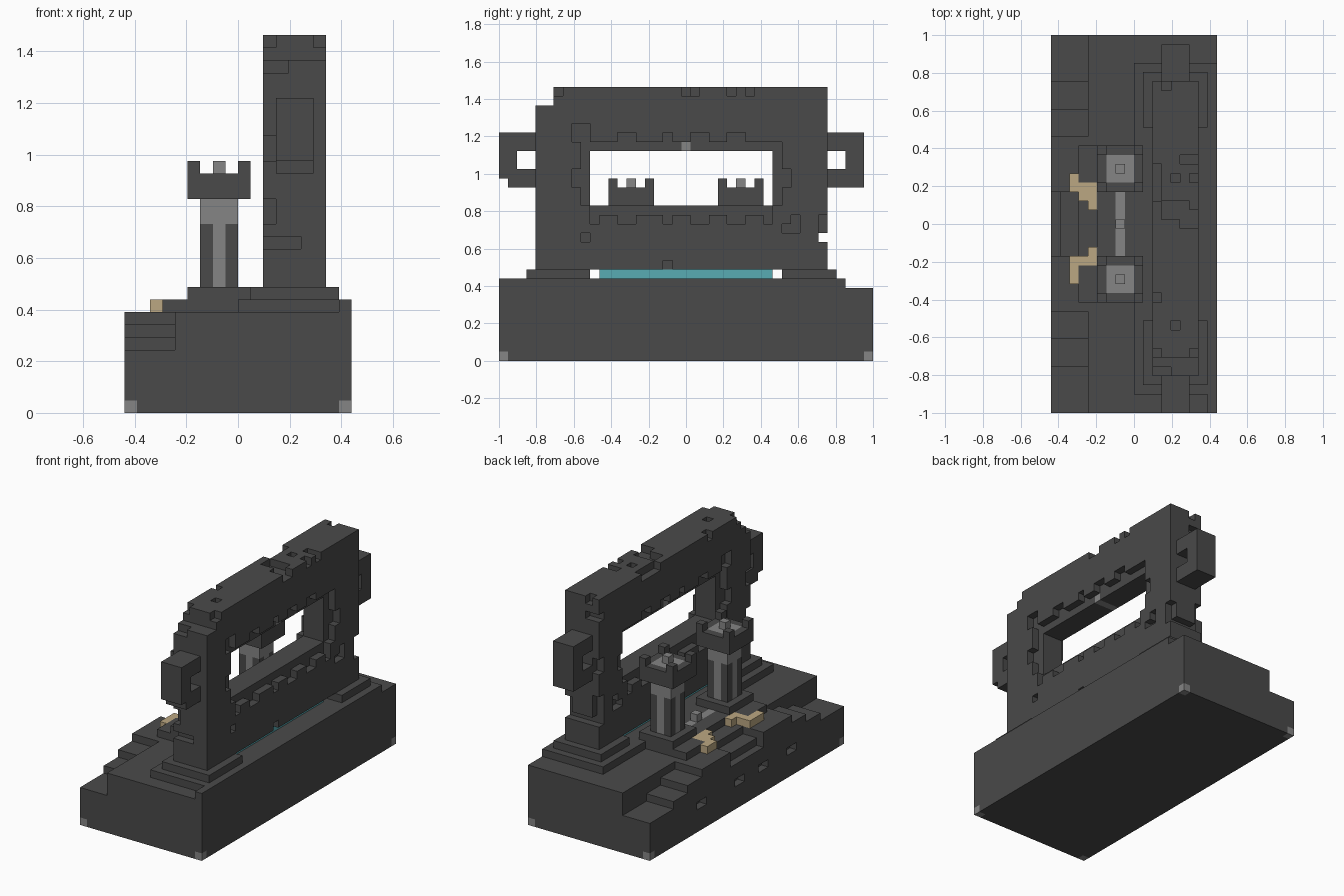
import bpy
import bmesh
from mathutils import Vector

UNIT = 2 / 41                       # edge of one building block
SIZE_X, SIZE_Y, SIZE_Z = 18, 41, 30

if "Cube" in bpy.data.objects:
    bpy.data.objects.remove(bpy.data.objects["Cube"], do_unlink=True)


def make_material(name, colour):
    material = bpy.data.materials.new(name)
    material.use_nodes = True
    material.diffuse_color = (*colour, 1)
    shader = next(n for n in material.node_tree.nodes if n.type == "BSDF_PRINCIPLED")
    shader.inputs["Base Color"].default_value = (*colour, 1)
    shader.inputs["Roughness"].default_value = 0.9
    return material


dark_stone = make_material("dark stone", (0.068, 0.068, 0.068))
light_stone = make_material("light stone", (0.235, 0.235, 0.235))
sandstone = make_material("sandstone", (0.50, 0.39, 0.223))
teal_glow = make_material("teal glow", (0.098, 0.413, 0.456))


def block(x, y, z):
    """Set of grid cells inside a box given as three (start, end) spans."""
    return {(i, j, k) for i in range(*x) for j in range(*y) for k in range(*z)}


def mirror_y(cells):
    return {(i, SIZE_Y - 1 - j, k) for i, j, k in cells}


def mirror_wall(cells):
    """Mirror across the thickness of the upright wall."""
    first, last = WALL_X[0], WALL_X[1] - 1
    return {(first + last - i, j, k) for i, j, k in cells}


def build(name, cells, material):
    """Turn grid cells into a closed mesh of their outer faces."""
    bm = bmesh.new()
    corners = {}

    def vertex(key):
        if key not in corners:
            place = Vector(key) - Vector((SIZE_X / 2, SIZE_Y / 2, 0))
            corners[key] = bm.verts.new(place * UNIT)
        return corners[key]

    for cell in sorted(cells):
        for axis in range(3):
            u, v = (axis + 1) % 3, (axis + 2) % 3
            for side in (0, 1):
                neighbour = list(cell)
                neighbour[axis] += 1 if side else -1
                if tuple(neighbour) in cells:
                    continue
                loop = []
                for du, dv in ((0, 0), (1, 0), (1, 1), (0, 1)):
                    key = list(cell)
                    key[axis] += side
                    key[u] += du
                    key[v] += dv
                    loop.append(vertex(tuple(key)))
                bm.faces.new(loop if side else loop[::-1])
    mesh = bpy.data.meshes.new(name)
    bm.to_mesh(mesh)
    bm.free()
    mesh.materials.append(material)
    bpy.context.collection.objects.link(bpy.data.objects.new(name, mesh))


WALL_X = (11, 16)
FULL_X, FULL_Y = (0, SIZE_X), (0, SIZE_Y)

# Foundation with stepped corners
base = block(FULL_X, FULL_Y, (0, 8))
for step, end in enumerate((5, 8, 11)):
    stair = block((0, 4), (0, end), (5 + step, 8))
    base -= stair | mirror_y(stair)

# Entrance steps and small slots in the side
base -= block((0, 1), (17, 24), (6, 8)) | block((1, 3), (17, 24), (7, 8))
for y in (10, 16, 21, 29):
    base -= block((0, 1), (y, y + 2), (3, 4))

# Light corner stones under the foundation
corner_stones = {(x, y, 0) for x in (0, SIZE_X - 1) for y in (0, SIZE_Y - 1)}
base -= corner_stones
build("foundation", base, dark_stone)
build("corner_stones", corner_stones, light_stone)

# Raised terrace, kerb and wall footings
terrace = block((9, 18), (2, 38), (8, 9)) | block((17, 18), (0, 38), (8, 9))
terrace |= block((3, 9), (12, 29), (8, 9))
terrace -= block((3, 5), (17, 24), (8, 9))
terrace |= block((10, 17), (3, 10), (9, 10)) | block((10, 17), (31, 37), (9, 10))

# Light path between the towers with a small block on it
path = block((7, 8), (17, 24), (8, 9))
terrace -= path
build("path", path | {(7, 20, 9)}, light_stone)

# Sandstone rubble beside the entrance
rubble_back = block((2, 3), (24, 26), (8, 9)) | block((3, 5), (23, 25), (8, 9))
rubble_back |= block((4, 5), (22, 25), (8, 9))
rubble_front = block((4, 5), (16, 18), (8, 9)) | block((2, 4), (16, 17), (8, 9))
rubble_front |= block((2, 3), (14, 17), (8, 9))
terrace -= rubble_back | rubble_front
build("terrace", terrace, dark_stone)
build("rubble_back", rubble_back, sandstone)
build("rubble_front", rubble_front, sandstone)

# Two towers: light shaft, dark corner pillars, battlement crown
for name, y in (("front", 12), ("back", 24)):
    build(name + "_tower_plinth", block((5, 10), (y, y + 5), (9, 10)), dark_stone)
    pillars = set()
    for px in (6, 8):
        for py in (y + 1, y + 3):
            pillars |= block((px, px + 1), (py, py + 1), (10, 15))
    shaft = block((6, 9), (y + 1, y + 4), (10, 19)) - pillars
    crown = block((5, 10), (y, y + 5), (17, 19)) - shaft
    crown |= {(mx, my, 19) for mx in (5, 9) for my in (y, y + 4)}
    build(name + "_tower_pillars", pillars, dark_stone)
    build(name + "_tower_shaft", shaft | {(7, y + 2, 19)}, light_stone)
    build(name + "_tower_crown", crown, dark_stone)

# Upright wall with a window right through it
wall = block(WALL_X, (4, 36), (10, SIZE_Z))
wall |= block(WALL_X, (4, 10), (9, 10)) | block(WALL_X, (31, 36), (9, 10))
wall -= block(WALL_X, (4, 6), (28, SIZE_Z))
wall -= block(WALL_X, (10, 30), (17, 23))

# Recessed window frame, notches and worn patches on both wall faces
face = (15, 16)
recess = block(face, (9, 31), (17, 24)) | block(face, (10, 30), (16, 17))
for y, width in ((13, 2), (18, 1), (21, 2), (25, 2)):
    recess |= block(face, (y, y + width), (24, 25))
    recess |= block(face, (y, y + width), (15, 16))
for y in (10, 29):
    recess |= block(face, (y, y + 1), (15, 16))
for y in (8, 31):
    recess |= block(face, (y, y + 1), (19, 21))
recess |= block(face, (8, 10), (24, 26)) | {(15, 9, 13), (15, 18, 10)}
recess |= block(face, (31, 33), (14, 15)) | block(face, (32, 33), (15, 16))
recess |= block(face, (35, 36), (14, 16))
wall -= recess | mirror_wall(recess)

# Worn ends of the wall
wall -= block(WALL_X, (35, 36), (13, 14))
for end in (4, 35):
    span = (end, end + 1)
    wall -= block((11, 12), span, (20, 22)) | block((11, 12), span, (15, 17))
    wall -= block((11, 14), span, (13, 14)) | block((11, 13), span, (27, 28))
wall -= {(x, 6, 29) for x in (11, 15)}

# Worn pits along the top
top = (29, 30)
wall -= block((11, 12), (23, 27), top) | block((12, 15), (21, 23), top)
wall -= block((14, 16), (20, 22), top) | {(13, 9, 29), (13, 25, 29)}
wall -= {(15, 25, 29), (15, 27, 29), (14, 27, 29), (11, 12, 29), (12, 35, 29)}

# Light keystone over the window
keystone = block((12, 15), (20, 21), (23, 24))
build("wall", wall - keystone, dark_stone)
build("keystone", keystone, light_stone)

# Ear-like handles at both ends of the wall
front_handle = block((12, 15), (0, 4), (19, 25)) - block((12, 15), (2, 4), (21, 23))
front_handle -= block((12, 15), (0, 1), (19, 20))
back_handle = block((12, 15), (36, 40), (19, 25)) - block((12, 15), (36, 38), (21, 23))
build("front_handle", front_handle, dark_stone)
build("back_handle", back_handle, dark_stone)

# Glowing strip under the wall
build("glow_strip", block((12, 15), (11, 30), (9, 10)), teal_glow)
